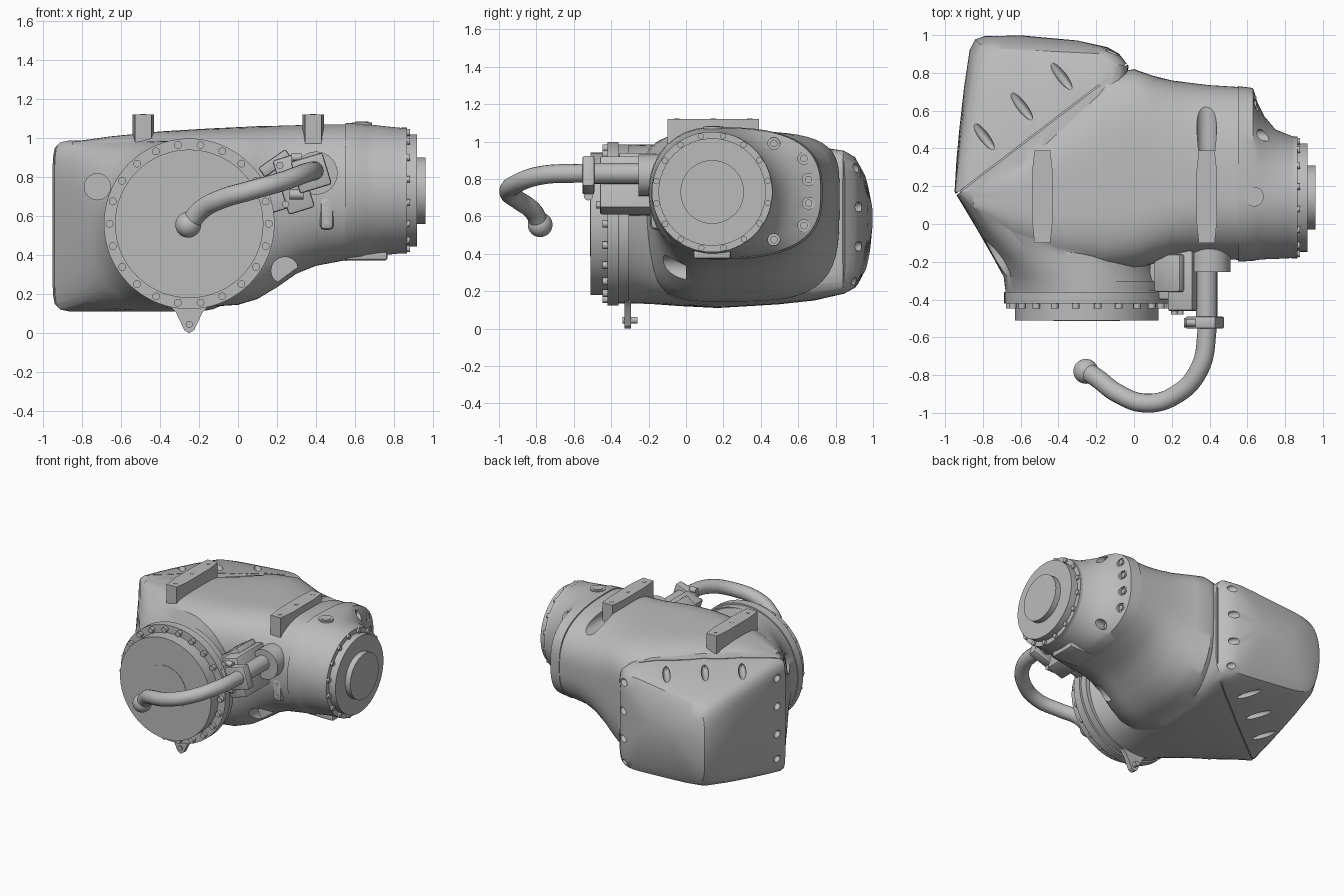
import bpy, bmesh
from math import sin, cos, pi, radians
from mathutils import Matrix, Vector

old = bpy.data.objects.get("Cube")
if old:
    bpy.data.objects.remove(old, do_unlink=True)

grey = bpy.data.materials.new("cast grey")
grey.use_nodes = True
grey.diffuse_color = (0.5, 0.5, 0.5, 1)
grey.node_tree.nodes["Principled BSDF"].inputs["Base Color"].default_value = (0.5, 0.5, 0.5, 1)

TURN = {"x": Matrix.Rotation(pi / 2, 4, "Y"), "y": Matrix.Rotation(pi / 2, 4, "X"), "z": Matrix()}
parts = []


def finish(name, bm):
    bmesh.ops.recalc_face_normals(bm, faces=bm.faces)
    mesh = bpy.data.meshes.new(name)
    bm.to_mesh(mesh)
    bm.free()
    mesh.materials.append(grey)
    ob = bpy.data.objects.new(name, mesh)
    bpy.context.collection.objects.link(ob)
    parts.append(ob)
    return ob


def add_cyl(bm, axis, centre, r, length, sides=48):
    bmesh.ops.create_cone(bm, cap_ends=True, segments=sides, radius1=r, radius2=r,
                          depth=length, matrix=Matrix.Translation(centre) @ TURN[axis])


def cylinders(name, axis, specs, sides=48):
    bm = bmesh.new()
    for centre, r, length in specs:
        add_cyl(bm, axis, centre, r, length, sides)
    return finish(name, bm)


def box(name, centre, size, tilt=0, bevel=0.012):
    bm = bmesh.new()
    bmesh.ops.create_cube(bm, size=1, matrix=Matrix.Diagonal((*size, 1)))
    bmesh.ops.bevel(bm, geom=bm.edges[:], offset=bevel, segments=2, affect="EDGES", profile=0.5)
    bm.transform(Matrix.Translation(centre) @ Matrix.Rotation(radians(tilt), 4, "Y"))
    return finish(name, bm)


def prism(name, axis, outline, low, high):
    bm = bmesh.new()
    place = (lambda u, v, w: (u, w, v)) if axis == "y" else (lambda u, v, w: (u, v, w))
    a, b = [[bm.verts.new(place(u, v, w)) for u, v in outline] for w in (low, high)]
    bm.faces.new(a)
    bm.faces.new(b)
    for i in range(len(a)):
        j = (i + 1) % len(a)
        bm.faces.new((a[i], a[j], b[j], b[i]))
    return finish(name, bm)


def loft(name, axis, sections, centre=None, count=96):
    """Rings of rounded-square section: position, u and v ranges, squareness on each side, skew."""
    bm = bmesh.new()
    rings = []
    for pos, u0, u1, v0, v1, n_low, n_high, skew in sections:
        uc, vc = centre or ((u0 + u1) / 2, (v0 + v1) / 2)
        ring = []
        for i in range(count):
            a = 2 * pi * (i + 0.5) / count
            c, s = cos(a), sin(a)
            n = n_high if c > 0 else n_low
            r = (abs(c) ** n + abs(s) ** n) ** (-1 / n)
            u = uc + (u1 - uc if c > 0 else uc - u0) * c * r
            v = vc + (v1 - vc if s > 0 else vc - v0) * s * r
            p = pos + skew * (uc - u)
            ring.append(bm.verts.new((p, u, v) if axis == "x" else (u, p, v)))
        rings.append(ring)
    for a, b in zip(rings, rings[1:]):
        for i in range(count):
            j = (i + 1) % count
            bm.faces.new((a[i], a[j], b[j], b[i]))
    bm.faces.new(rings[0])
    bm.faces.new(rings[-1])
    return finish(name, bm)


def combine(target, tool, mode):
    mod = target.modifiers.new(mode, "BOOLEAN")
    mod.operation, mod.solver, mod.object = mode, "EXACT", tool
    bpy.context.view_layer.objects.active = target
    bpy.ops.object.modifier_apply(modifier=mod.name)
    parts.remove(tool)
    bpy.data.objects.remove(tool, do_unlink=True)


# Front arm of the elbow casting, running back into the cover
body = loft("elbow_housing", "y", [
    (-0.36, -0.68, 0.17, 0.135, 0.985, 2, 2, 0),
    (-0.28, -0.69, 0.13, 0.135, 0.985, 2.1, 2.1, 0),
    (-0.17, -0.75, 0.08, 0.13, 0.985, 2.7, 2.6, 0),
    (-0.03, -0.83, 0.03, 0.12, 0.985, 4.5, 3.6, 0),
    (0.17, -0.95, -0.03, 0.11, 0.988, 14, 7, 0),
    (0.34, -0.94, -0.035, 0.12, 0.987, 13, 8, 0),
    (0.5, -0.925, -0.04, 0.13, 0.985, 12, 8, 0),
    (0.7, -0.9, -0.035, 0.15, 0.978, 11, 8, 0.05),
    (0.88, -0.87, -0.03, 0.175, 0.966, 9, 8, 0.1),
    (0.94, -0.84, -0.08, 0.2, 0.945, 7, 7, 0.1),
    (0.965, -0.79, -0.14, 0.27, 0.89, 6, 6, 0.09),
    (0.985, -0.6, -0.3, 0.52, 0.7, 4, 4, 0.09)])

# The cover slopes down and leans in with distance from the seam
seam = Vector((0.93, 0.71, 0)).normalized()
away = Vector((-seam.y, seam.x, 0))
seam_mid = Vector((-0.485, 0.505, 0.57))
for vert in body.data.vertices:
    d = (vert.co - seam_mid).dot(away)
    if d > 0:
        h = vert.co.z - seam_mid.z
        vert.co.z = seam_mid.z + h * (1 - d * (0.42 if h > 0 else 0.27))
        vert.co -= away * d * 0.7 * h * h

# Side arm
side_arm = loft("side_arm", "x", [
    (-0.85, 0.05, 0.3, 0.4, 0.98, 3, 3, 0),
    (-0.65, -0.1, 0.37, 0.2, 1.008, 3.5, 3, 0),
    (-0.4, -0.22, 0.58, 0.135, 1.033, 3.4, 3.4, 0),
    (-0.15, -0.25, 0.79, 0.135, 1.048, 3.2, 4, 0),
    (0.0, -0.24, 0.82, 0.145, 1.055, 3, 4, 0),
    (0.1, -0.21, 0.785, 0.175, 1.06, 2.8, 3.5, 0),
    (0.2, -0.185, 0.76, 0.235, 1.062, 2.5, 3, 0),
    (0.3, -0.183, 0.747, 0.305, 1.065, 2.3, 2.7, 0),
    (0.4, -0.185, 0.735, 0.345, 1.068, 2.2, 2.6, 0),
    (0.56, -0.19, 0.725, 0.375, 1.07, 2.2, 2.7, 0)], (0.14, 0.72))
combine(body, side_arm, "UNION")

# Cover seam as a shallow groove
turn = Matrix.Rotation(seam.to_2d().angle_signed(Vector((1, 0))), 4, "Z")


def seam_plate(name, size):
    bm = bmesh.new()
    bmesh.ops.create_cube(bm, size=1, matrix=Matrix.Translation(seam_mid) @ turn @ Matrix.Diagonal((*size, 1)))
    return finish(name, bm)


groove = seam_plate("seam_groove", (1.8, 0.007, 1.8))
combine(groove, seam_plate("seam_core", (1.1, 0.1, 0.78)), "DIFFERENCE")
combine(body, groove, "DIFFERENCE")

# Screw slots, cast pockets and the milled run-out behind one mount
bm = bmesh.new()


def dimple(centre, size):
    bmesh.ops.create_uvsphere(bm, u_segments=20, v_segments=12, radius=1,
                              matrix=Matrix.Translation(centre) @ turn @ Matrix.Diagonal((*size, 1)))


for x, y, top, low in ((-0.8, 0.47, 0.955, 0.142), (-0.6, 0.63, 0.953, 0.16), (-0.39, 0.79, 0.945, 0.175)):
    for z in (top, low):
        dimple((x, y, z), (0.026, 0.11, 0.035))
for z in (0.25, 0.44, 0.65, 0.86):
    dimple((-0.12, 0.92, z), (0.026, 0.05, 0.026))
    dimple((-0.945, 0.26, z), (0.026, 0.05, 0.026))
add_cyl(bm, "y", (-0.72, -0.25, 0.75), 0.067, 0.45, 32)
add_cyl(bm, "y", (0.24, -0.2, 0.32), 0.07, 0.4, 32)
add_cyl(bm, "y", (0.385, 0.5, 1.025), 0.052, 0.26, 32)
combine(body, finish("cutters", bm), "DIFFERENCE")

# Side collar with recessed screws
collar = loft("side_collar", "x", [
    (0.55, -0.2, 0.73, 0.37, 1.077, 2.1, 2.8, 0),
    (0.63, -0.195, 0.72, 0.38, 1.073, 2.1, 2.8, 0),
    (0.655, -0.19, 0.64, 0.385, 1.07, 2, 2.6, 0),
    (0.69, -0.187, 0.57, 0.39, 1.067, 2, 2.4, 0),
    (0.75, -0.185, 0.5, 0.4, 1.06, 2, 2.1, 0),
    (0.85, -0.18, 0.46, 0.41, 1.05, 2, 2, 0)], (0.14, 0.73))
spots = [(0.47, 0.99), (0.63, 0.91), (0.655, 0.797), (0.655, 0.67), (0.63, 0.55), (0.47, 0.475)]
holes = cylinders("holes", "x", [((0.745, y, z), 0.032, 0.22) for y, z in spots], 24)
combine(collar, holes, "DIFFERENCE")
cylinders("collar_screws", "x", [((0.635, y, z), 0.02, 0.025) for y, z in spots], 16)
cylinders("collar_port", "z", [((0.635, 0.145, 1.05), 0.052, 0.06), ((0.635, 0.145, 1.055), 0.034, 0.056)], 32)
box("collar_foot", (0.66, 0.14, 0.395), (0.21, 0.2, 0.045))

# Side flange
cylinders("side_flange", "x", [((0.85, 0.14, 0.73), 0.322, 0.03), ((0.887, 0.14, 0.73), 0.287, 0.062),
                               ((0.935, 0.14, 0.73), 0.17, 0.05)], 64)
cylinders("side_flange_bolts", "x", [
    ((0.865, 0.14 + 0.304 * cos(2 * pi * i / 16 + 0.2), 0.73 + 0.304 * sin(2 * pi * i / 16 + 0.2)), 0.017, 0.03)
    for i in range(16)], 12)

# Front flange
cylinders("front_flange", "y", [((-0.25, -0.33, 0.56), 0.425, 0.05), ((-0.25, -0.39, 0.56), 0.437, 0.06),
                                ((-0.25, -0.46, 0.56), 0.38, 0.1), ((-0.25, -0.51, 0.56), 0.175, 0.006)], 80)
cylinders("front_flange_bolts", "y", [
    ((-0.25 + 0.408 * cos(2 * pi * i / 22), -0.425, 0.56 + 0.408 * sin(2 * pi * i / 22)), 0.02, 0.045)
    for i in range(22)], 12)

# Mounting blocks on top, with their screws
for name, x in (("right_mount", -0.485), ("left_mount", 0.385)):
    half = [(0.042, -0.1), (0.055, 0.02), (0.055, 0.27), (0.042, 0.39)]
    prism(name, "z", [(x + u, v) for u, v in half] + [(x - u, v) for u, v in reversed(half)], 0.93, 1.12)
    cylinders(name + "_screws", "z", [((x, y, 1.12), 0.015, 0.005) for y in (-0.05, 0.145, 0.34)], 16)

# Lifting lug under the front flange
prism("bottom_lug", "y", [(-0.35, 0.14), (-0.32, 0.11), (-0.275, 0.015), (-0.25, 0.0), (-0.225, 0.015),
                          (-0.18, 0.11), (-0.15, 0.14), (-0.25, 0.2)], -0.33, -0.295)
cylinders("lug_bolt", "y", [((-0.25, -0.3, 0.045), 0.018, 0.08)], 16)

# Cable bracket, boss and clamp
box("bracket", (0.285, -0.3, 0.765), (0.14, 0.32, 0.29), -17)
box("bracket_wing", (0.19, -0.26, 0.87), (0.17, 0.2, 0.06), -35)
box("bracket_web", (0.18, -0.28, 0.7), (0.16, 0.24, 0.16), -17)
cylinders("bracket_bolts", "y", [((0.245, -0.465, 0.66), 0.018, 0.03), ((0.215, -0.465, 0.86), 0.018, 0.03)], 12)
cylinders("pipe_boss", "y", [((0.4, -0.17, 0.82), 0.11, 0.17), ((0.385, -0.36, 0.83), 0.056, 0.3)], 40)
box("pipe_clamp", (0.375, -0.522, 0.82), (0.17, 0.065, 0.17), -17)
cylinders("clamp_bolts", "x", [((0.3, -0.522, 0.71), 0.025, 0.07), ((0.3, -0.522, 0.9), 0.02, 0.05)], 12)
box("oval_pad", (0.455, -0.14, 0.615), (0.07, 0.1, 0.17), 0, 0.022)
cylinders("pad_screws", "y", [((0.455, -0.19, z), 0.014, 0.006) for z in (0.57, 0.66)], 16)

# Curved pipe ending in a ball
curve = bpy.data.curves.new("curved_pipe", "CURVE")
curve.dimensions, curve.bevel_depth, curve.bevel_resolution, curve.use_fill_caps = "3D", 0.05, 6, True
path = [(0.385, -0.25, 0.83), (0.385, -0.58, 0.83), (0.345, -0.77, 0.82), (0.22, -0.905, 0.775),
        (0.06, -0.948, 0.73), (-0.09, -0.895, 0.685), (-0.19, -0.82, 0.63), (-0.25, -0.78, 0.56)]
spline = curve.splines.new("BEZIER")
spline.bezier_points.add(len(path) - 1)
for point, co in zip(spline.bezier_points, path):
    point.co = co
    point.handle_left_type = point.handle_right_type = "AUTO"
curve.materials.append(grey)
pipe = bpy.data.objects.new("curved_pipe", curve)
bpy.context.collection.objects.link(pipe)
parts.append(pipe)
bm = bmesh.new()
bmesh.ops.create_uvsphere(bm, u_segments=32, v_segments=20, radius=0.066,
                          matrix=Matrix.Translation((-0.255, -0.78, 0.555)))
finish("pipe_ball", bm)

# Smooth shading with crisp edges
bpy.ops.object.select_all(action="DESELECT")
for ob in parts:
    ob.select_set(True)
bpy.context.view_layer.objects.active = pipe
bpy.ops.object.convert(target="MESH")
bpy.context.view_layer.objects.active = body
bpy.ops.object.shade_smooth_by_angle(angle=radians(32))
